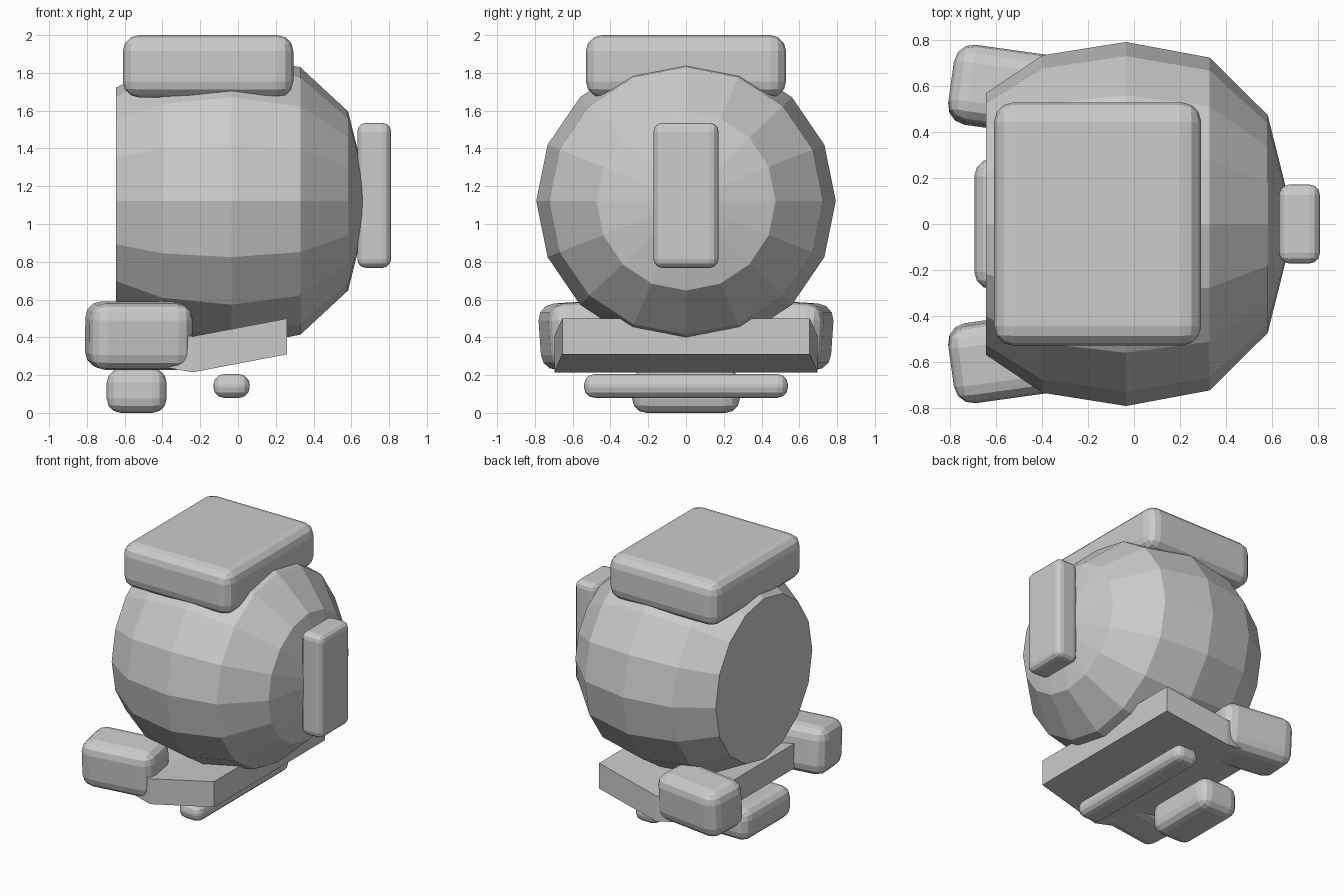
import bpy, bmesh, math
from mathutils import Matrix, Euler, Vector

if "Cube" in bpy.data.objects:
    bpy.data.objects.remove(bpy.data.objects["Cube"])


def finish(name, bm):
    bmesh.ops.recalc_face_normals(bm, faces=bm.faces)
    me = bpy.data.meshes.new(name)
    bm.to_mesh(me)
    bm.free()
    ob = bpy.data.objects.new(name, me)
    bpy.context.collection.objects.link(ob)
    return ob


def rounded_box(name, lo, hi, bevel, rot=(0, 0, 0), segments=3):
    lo, hi = Vector(lo), Vector(hi)
    size = hi - lo
    bm = bmesh.new()
    bmesh.ops.create_cube(bm, size=1, matrix=Matrix.Diagonal((*size, 1)))
    bmesh.ops.bevel(bm, geom=bm.edges[:], offset=bevel, segments=segments,
                    profile=0.5, affect='EDGES')
    turn = Euler([math.radians(a) for a in rot]).to_matrix().to_4x4()
    bm.transform(Matrix.Translation((lo + hi) / 2) @ turn)
    return finish(name, bm)


# Round body: rings along x (x, y radius, z radius), flat at the rear
RINGS = [(-0.645, 0.57, 0.60), (-0.40, 0.735, 0.725), (-0.035, 0.793, 0.777),
         (0.33, 0.725, 0.708), (0.583, 0.474, 0.474), (0.66, 0.165, 0.165)]
SIDES = 16
bm = bmesh.new()
loops = []
for x, ry, rz in RINGS:
    angles = [2 * math.pi * i / SIDES for i in range(SIDES)]
    loops.append([bm.verts.new((x, ry * math.cos(a), 1.122 + rz * math.sin(a)))
                  for a in angles])
for a, b in zip(loops, loops[1:]):
    for i in range(SIDES):
        j = (i + 1) % SIDES
        bm.faces.new((a[i], a[j], b[j], b[i]))
bm.faces.new(loops[0])
bm.faces.new(loops[-1])
finish("round_body", bm)

# Shallow V-shaped base plate: (x, half width, bottom z, top z)
PLATE = [(0.26, 0.655, 0.31, 0.50), (-0.24, 0.697, 0.215, 0.405),
         (-0.60, 0.655, 0.28, 0.465)]
bm = bmesh.new()
sections = [[bm.verts.new(p) for p in ((x, -w, z0), (x, w, z0), (x, w * t, z1), (x, -w * t, z1))]
            for (x, w, z0, z1), t in zip(PLATE, (1, 1, 1))]
for a, b in zip(sections, sections[1:]):
    for i in range(4):
        j = (i + 1) % 4
        bm.faces.new((a[i], a[j], b[j], b[i]))
bm.faces.new(sections[0])
bm.faces.new(sections[-1])
finish("base_plate", bm)

# Pads on the top, nose and underside
rounded_box("top_pad", (-0.61, -0.53, 1.67), (0.293, 0.53, 2.0), 0.085)
rounded_box("nose_pad", (0.632, -0.172, 0.768), (0.81, 0.172, 1.535), 0.045)
rounded_box("lower_pad", (-0.695, -0.285, 0.0), (-0.378, 0.285, 0.235), 0.075)
rounded_box("lower_bar", (-0.13, -0.54, 0.08), (0.062, 0.54, 0.205), 0.055)

# Pair of side feet, slightly turned
for side, label in ((1, "left"), (-1, "right")):
    y0, y1 = sorted((side * 0.41, side * 0.75))
    rounded_box(label + "_foot", (-0.80, y0, 0.233), (-0.25, y1, 0.585), 0.085,
                rot=(-4 * side, 0, -8 * side))
